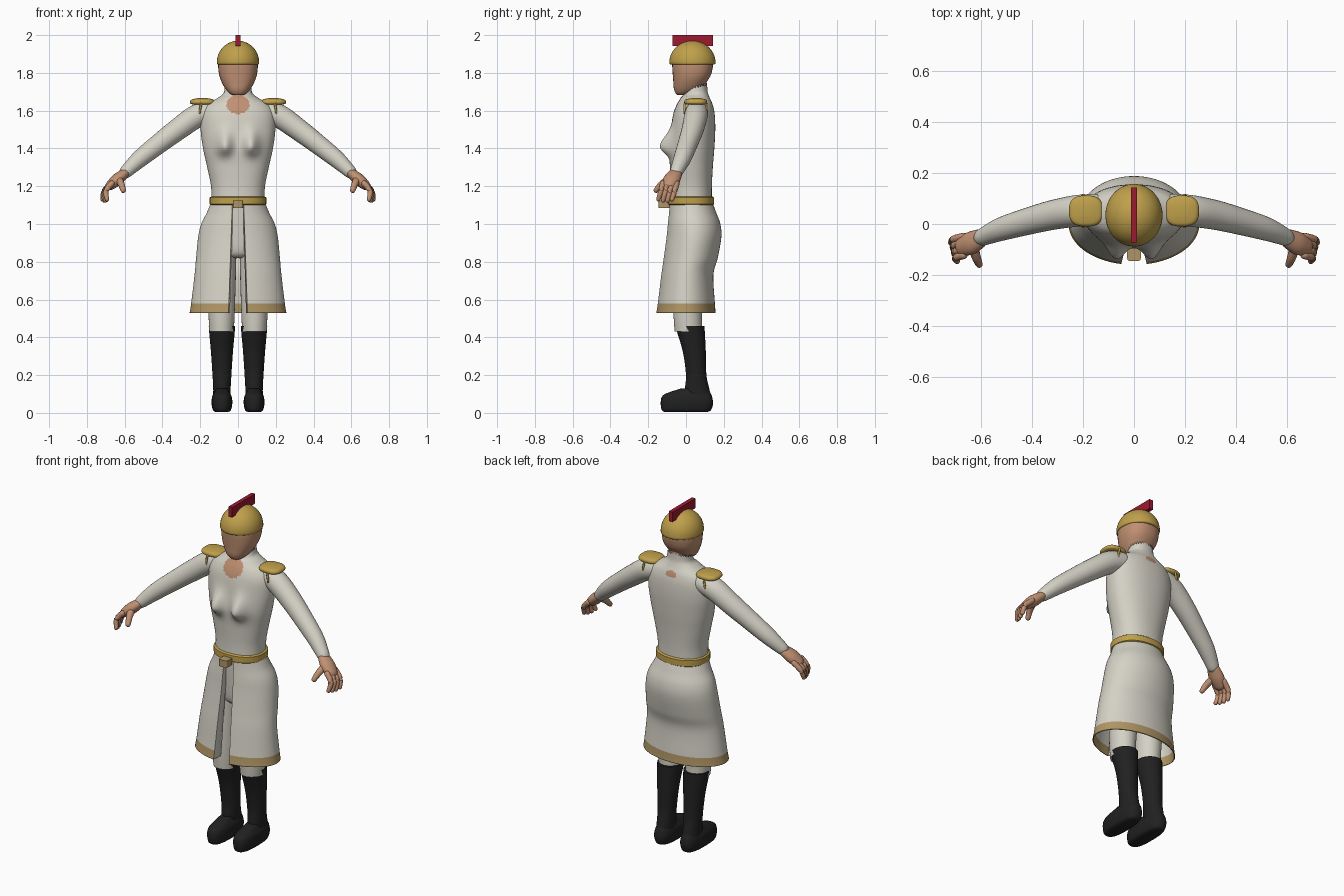
import bpy, bmesh, math
from mathutils import Vector

cube = bpy.data.objects.get("Cube")
if cube:
    bpy.data.objects.remove(cube, do_unlink=True)


def material(name, rgb):
    m = bpy.data.materials.new(name)
    m.use_nodes = True
    m.diffuse_color = (*rgb, 1)
    m.node_tree.nodes["Principled BSDF"].inputs["Base Color"].default_value = (*rgb, 1)
    return m


WHITE = material("coat white", (0.66, 0.64, 0.56))
GOLD = material("gold", (0.52, 0.35, 0.07))
SKIN = material("skin", (0.53, 0.28, 0.17))
TAN = material("tan trim", (0.43, 0.30, 0.13))
RED = material("crest red", (0.34, 0.01, 0.03))
BLACK = material("boot black", (0.015, 0.015, 0.015))


def smooth_rows(rows, steps):
    """Catmull-Rom resampling of a list of number tuples."""
    out = []
    for i in range(len(rows) - 1):
        a, b, c, d = (rows[max(0, min(len(rows) - 1, i + k))] for k in (-1, 0, 1, 2))
        for s in range(steps):
            t = s / steps
            out.append(tuple(q + 0.5 * t * (r - p + t * (2 * p - 5 * q + 4 * r - u + t * (3 * (q - r) + u - p)))
                             for p, q, r, u in zip(a, b, c, d)))
    return out + [rows[-1]]


def bridge(name, rings, mats, closed=True, caps=True, mirror=False, rule=None, angle=50, thick=0):
    """Skin a list of point rings into one object."""
    bm = bmesh.new()
    vs = [[bm.verts.new(p) for p in ring] for ring in rings]
    n = len(vs[0])
    for lo, hi in zip(vs, vs[1:]):
        for j in range(n if closed else n - 1):
            k = (j + 1) % n
            bm.faces.new((lo[j], lo[k], hi[k], hi[j]))
    if caps:
        bm.faces.new(vs[0][::-1])
        bm.faces.new(vs[-1])
    bmesh.ops.recalc_face_normals(bm, faces=bm.faces)
    if rule:
        for f in bm.faces:
            f.material_index = rule(f.calc_center_median())
    me = bpy.data.meshes.new(name)
    bm.to_mesh(me)
    bm.free()
    for m in mats:
        me.materials.append(m)
    me.shade_smooth()
    me.set_sharp_from_angle(angle=math.radians(angle))
    ob = bpy.data.objects.new(name, me)
    bpy.context.collection.objects.link(ob)
    if thick:
        ob.modifiers.new("Thickness", "SOLIDIFY").thickness = thick
    if mirror:
        ob.modifiers.new("Mirror", "MIRROR").use_axis[0] = True
    return ob


def section(row, segs=32, power=2.0, cx=0.0):
    """Horizontal superellipse: row = z, half width, front y, back y."""
    z, w, yf, yb = row
    ring = []
    for j in range(segs):
        a = math.tau * j / segs
        c, s = math.cos(a), math.sin(a)
        e = 2 / power
        ring.append(Vector((cx + w * math.copysign(abs(c) ** e, c),
                            (yf + yb) / 2 + (yb - yf) / 2 * math.copysign(abs(s) ** e, s), z)))
    return ring


def loft(name, rows, mats, steps=4, segs=32, power=2.0, cx=0.0, **kw):
    return bridge(name, [section(r, segs, power, cx) for r in smooth_rows(rows, steps)], mats, **kw)


def tube(name, points, mat, steps=5, segs=20, wide=1.0, **kw):
    """Round tube through points (x, y, z, radius) with rounded ends; wide stretches it sideways."""
    pts = smooth_rows(points, steps)
    pos = [Vector(p[:3]) for p in pts]
    rings = []
    for i, p in enumerate(pts):
        d = (pos[min(i + 1, len(pos) - 1)] - pos[max(i - 1, 0)]).normalized()
        side = d.cross(Vector((0.3, 0.1, 1)) if abs(d.z) < 0.9 else Vector((0, 1, 0))).normalized()
        up = side.cross(d)
        ends = [(0, 1)]
        if i == 0:
            ends = [(-0.9, 0.3), (-0.6, 0.8), (0, 1)]
        elif i == len(pts) - 1:
            ends = [(0, 1), (0.6, 0.8), (0.9, 0.3)]
        for along, scale in ends:
            rings.append([pos[i] + d * along * p[3] + (side * math.cos(a) * wide + up * math.sin(a)) * p[3] * scale
                          for a in (math.tau * j / segs for j in range(segs))])
    return bridge(name, rings, [mat], mirror=True, **kw)


# Coat bodice with bust, tilted ragged collar, and skin openings front and back
body = [(1.11, .14, -.085, .137), (1.2, .143, -.082, .137), (1.3, .163, -.085, .142), (1.4, .185, -.09, .15),
        (1.5, .198, -.08, .155), (1.58, .195, -.068, .152), (1.63, .168, -.05, .142),
        (1.665, .112, -.03, .127), (1.69, .078, -.015, .115), (1.72, .07, -.002, .112)]
rings = [section(r, 112, 2.2) for r in smooth_rows(body, 9)]
for i, ring in enumerate(rings):
    for j, p in enumerate(ring):
        if p.y < 0:
            dz = (p.z - 1.41) / (0.045 if p.z < 1.41 else 0.075)
            p.y -= 0.055 * math.exp(-((abs(p.x) - 0.07) / 0.04) ** 2 - dz ** 2)
        if p.z > 1.67:
            p.z += 0.25 * (p.y - 0.05) * min(1, (p.z - 1.67) / 0.04)
        if i == len(rings) - 1 and j % 4 < 2:
            p.z += 0.012


def skin_opening(c):
    front = c.y < 0.02 and (c.x / 0.06) ** 2 + ((c.z - 1.632) / 0.05) ** 2 < 1
    back = c.y > 0.08 and (c.x / 0.035) ** 2 + ((c.z - 1.632) / 0.018) ** 2 < 1
    return int(front or back)


bridge("coat_bodice", rings, [WHITE, SKIN], caps=False, rule=skin_opening)

# Open coat skirt with inward front facings and a trimmed hem
skirt = [(0.53, .256, -.16, .157), (0.58, .248, -.152, .153), (0.73, .23, -.133, .145), (0.82, .222, -.12, .168),
         (0.93, .211, -.105, .187), (1.0, .195, -.098, .182), (1.06, .165, -.092, .16), (1.115, .143, -.088, .14)]
rings = []
for z, w, yf, yb in smooth_rows(skirt, 6):
    if abs(z - 0.58) < 0.004:
        z = 0.58
    gap = math.asin((0.05 - 0.02 * (z - 0.53) / 0.585) / w)
    cy, ry = (yf + yb) / 2, (yb - yf) / 2
    ring = []
    for j in range(65):
        a = -math.pi / 2 + gap + (math.tau - 2 * gap) * j / 64
        ring.append(Vector((w * math.cos(a), cy + ry * math.sin(a), z)))
    fold = 0.06 - 0.04 * (z - 0.53) / 0.585
    inner = [Vector((-p.x * k, p.y + fold, z)) for p, k in ((ring[-1], 0.85), (ring[0], 0.85))]
    rings.append([inner[0]] + ring + [inner[1]])


def hem(c):
    facing = abs(c.x) < 0.0505 and c.y < -0.05 and abs(c.x) < 0.05 - 0.02 * (c.z - 0.53) / 0.585
    return int(c.z < 0.58 and not facing)


bridge("coat_skirt", rings, [WHITE, TAN], closed=False, caps=False, rule=hem, thick=0.005)

# Belt and buckle
loft("belt", [(1.1, .143, -.088, .142), (1.105, .15, -.096, .149), (1.14, .15, -.096, .149),
              (1.145, .143, -.088, .142)], [GOLD], steps=1, segs=48, power=2.2)
loft("belt_buckle", [(1.085, .027, -.145, -.085), (1.125, .027, -.145, -.085)], [TAN], steps=1, segs=24, power=6)

# Breeches
loft("breeches_seat", [(0.82, .05, -.03, .09), (0.85, .13, -.06, .13), (0.95, .165, -.07, .15),
                       (1.12, .135, -.075, .13)], [WHITE])
loft("breeches_legs", [(0.43, .065, -.06, .085), (0.52, .069, -.066, .085), (0.7, .075, -.07, .105),
                       (0.92, .08, -.068, .14)], [WHITE], cx=0.087, mirror=True)

# Boots
loft("boot_shafts", [(0.05, .048, .01, .135), (0.12, .046, -.005, .125), (0.2, .05, 0, .108), (0.32, .058, -.016, .105),
                     (0.42, .067, -.045, .1), (0.46, .07, -.058, .098)], [BLACK], cx=0.085, mirror=True)
loft("boot_feet", [(0.004, .03, -.11, .11), (0.014, .047, -.128, .132), (0.05, .055, -.134, .143),
                   (0.085, .052, -.128, .138), (0.105, .042, -.1, .13), (0.128, .03, -.03, .12)],
     [BLACK], cx=0.085, power=2.7, mirror=True)

# Sleeves and hands
tube("sleeves", [(.14, .058, 1.595, .06), (.22, .052, 1.57, .062), (.32, .035, 1.5, .058), (.41, .012, 1.432, .053),
                 (.52, -.02, 1.345, .046), (.595, -.052, 1.275, .034)], WHITE, segs=28)
tube("palms", [(.6, -.055, 1.268, .026), (.64, -.075, 1.235, .032), (.675, -.09, 1.205, .026)], SKIN, wide=1.4)
for i, finger in enumerate(("little", "ring", "middle", "index")):
    y = -.05 - .024 * i
    tube(finger + "_fingers", [(.668, y, 1.215, .016), (.708 - .003 * i, y - .01, 1.175, .0145),
                               (.717 - .008 * i, y - .024, 1.13 - .006 * (i in (1, 2)), .0115)], SKIN, segs=12)
tube("thumbs", [(.632, -.085, 1.24, .022), (.618, -.13, 1.21, .018), (.607, -.158, 1.178, .014)], SKIN, segs=12)

# Epaulettes with hanging cords
loft("epaulettes", [(1.632, .05, .002, .1), (1.638, .065, -.008, .11), (1.65, .066, -.009, .111),
                    (1.66, .055, 0, .102), (1.666, .025, .03, .075)],
     [GOLD], cx=0.188, power=2.7, mirror=True)
for name, y in (("front_cords", -.008), ("back_cords", .112)):
    tube(name, [(.195, y, 1.635, .006), (.2, y, 1.61, .006), (.202, y, 1.588, .005)], GOLD, segs=10)

# Head and neck
loft("neck", [(1.62, .06, .0, .1), (1.7, .056, .0, .105), (1.78, .06, -.01, .11)], [SKIN])
loft("head", [(1.682, .025, -.045, .0), (1.692, .045, -.055, .03), (1.715, .066, -.064, .08), (1.75, .086, -.067, .108),
              (1.79, .1, -.07, .132), (1.84, .105, -.073, .143), (1.88, .1, -.07, .14)], [SKIN], power=2.3)

# Helmet dome and crest
dome = [(1.845, .108, -.082, .15), (1.85, .112, -.088, .157)]
for k in range(1, 13):
    a = k / 12 * math.pi * 0.49
    dome.append((1.855 + .115 * math.sin(a), .112 * math.cos(a), .034 - .122 * math.cos(a), .034 + .122 * math.cos(a)))
loft("helmet", dome, [GOLD], steps=2, segs=48)
crest = bridge("helmet_crest", [[(x, y, z) for x, y in ((-.012, -.072), (.012, -.072), (.012, .143), (-.012, .143))]
                                for z in (1.943, 2.0)], [RED])
